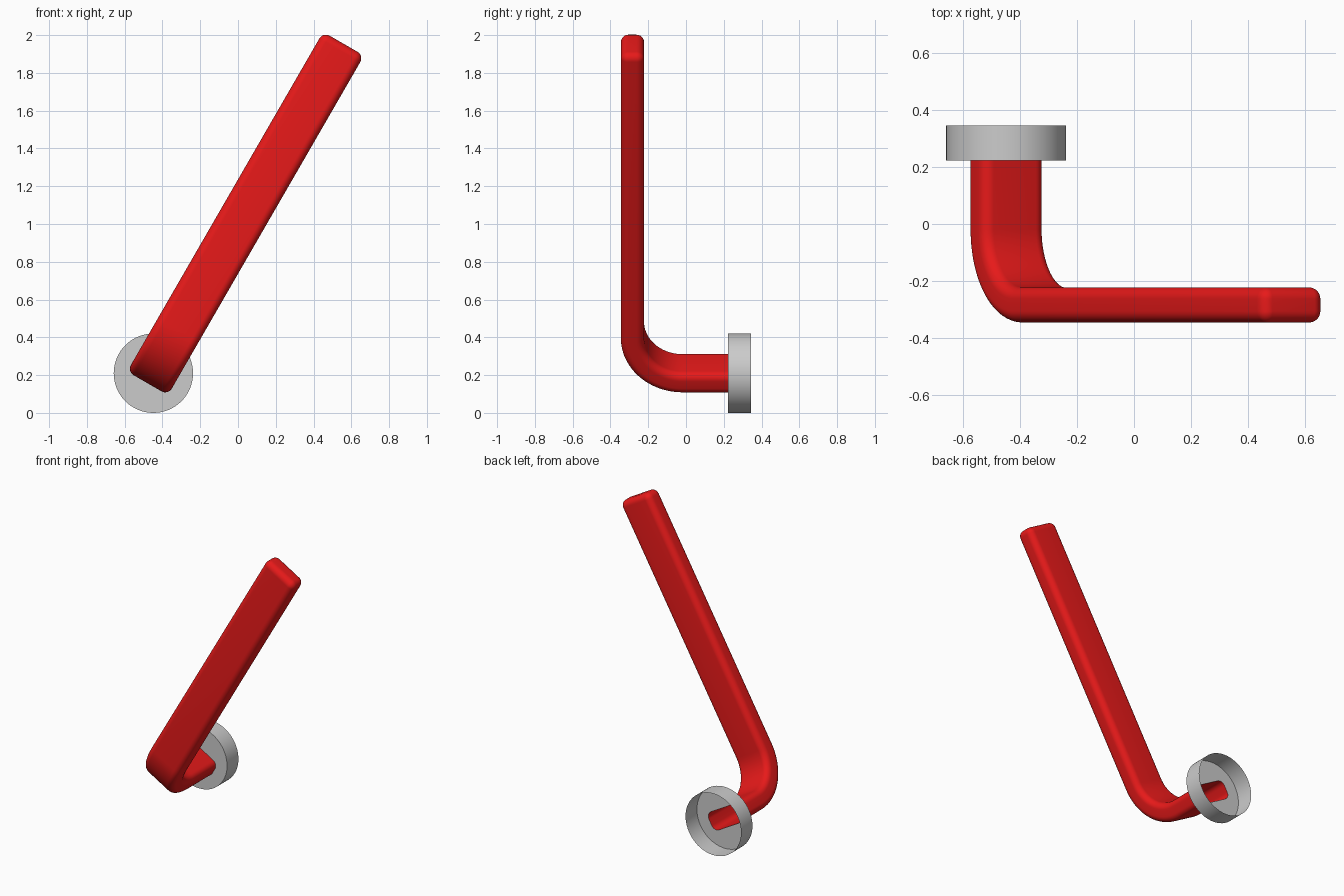
import bpy, bmesh
from math import sin, cos, pi, radians
from mathutils import Vector

if "Cube" in bpy.data.objects:
    bpy.data.objects.remove(bpy.data.objects["Cube"])

BASE = Vector((-0.448, 0, 0.21))           # axis of the pivot collar
ALONG = Vector((cos(radians(60)), 0, sin(radians(60))))   # lever direction
WIDE = Vector((sin(radians(60)), 0, -cos(radians(60))))   # across the lever
BACK = Vector((0, 1, 0))
W, T, R = 0.25, 0.123, 0.04                # bar width, thickness, edge radius
Y_CAP, Y_END, Y_BAR, BEND = 0.222, 0.345, -0.2835, 0.265
LENGTH = 2.014


def section(inset=0.0, steps=8):
    """Rounded rectangle as (across, thickness) pairs."""
    r = R - inset
    pts = []
    for i, (sx, sy) in enumerate([(1, 1), (-1, 1), (-1, -1), (1, -1)]):
        for k in range(steps + 1):
            a = pi / 2 * (i + k / steps)
            pts.append((sx * (W / 2 - R) + r * cos(a), sy * (T / 2 - R) + r * sin(a)))
    return pts


def ring(bm, centre, normal, inset=0.0):
    return [bm.verts.new(centre + WIDE * u + normal * v) for u, v in section(inset)]


def bridge(bm, a, b):
    n = len(a)
    for i in range(n):
        j = (i + 1) % n
        bm.faces.new((a[i], a[j], b[j], b[i]))


def finish(bm, name, colour=None):
    bmesh.ops.recalc_face_normals(bm, faces=bm.faces[:])
    mesh = bpy.data.meshes.new(name)
    bm.to_mesh(mesh)
    bm.free()
    ob = bpy.data.objects.new(name, mesh)
    bpy.context.collection.objects.link(ob)
    if colour:
        mat = bpy.data.materials.new(name + "_paint")
        mat.diffuse_color = colour
        mat.use_nodes = True
        mat.node_tree.nodes["Principled BSDF"].inputs["Base Color"].default_value = mat.diffuse_color
        mesh.materials.append(mat)
    bpy.ops.object.select_all(action='DESELECT')
    ob.select_set(True)
    bpy.context.view_layer.objects.active = ob
    bpy.ops.object.shade_smooth_by_angle(angle=radians(35))
    return ob


# lever: swept bar, open at the collar, bent, with a rounded free end
bm = bmesh.new()
rings = [ring(bm, BASE + BACK * Y_CAP, ALONG)]
pivot = BASE + BACK * (Y_BAR + BEND) + ALONG * BEND
for k in range(25):
    a = pi / 2 * k / 24
    normal = ALONG * cos(a) + BACK * sin(a)
    rings.append(ring(bm, pivot - normal * BEND, normal))
for k in range(9):
    a = pi / 2 * k / 8
    tip = BASE + BACK * Y_BAR + ALONG * (LENGTH - R + R * sin(a))
    rings.append(ring(bm, tip, BACK, R * (1 - cos(a))))
for a, b in zip(rings, rings[1:]):
    bridge(bm, a, b)
bm.faces.new(rings[-1])
bmesh.ops.remove_doubles(bm, verts=bm.verts[:], dist=1e-5)
finish(bm, "lever", (0.8, 0.01, 0.01, 1))

# collar: short tube open at the back, its front plate cut out for the lever
bm = bmesh.new()
front, back = [[bm.verts.new(BASE + Vector((0.21 * cos(2 * pi * i / 64), y, 0.21 * sin(2 * pi * i / 64))))
                for i in range(64)] for y in (Y_CAP, Y_END)]
bridge(bm, front, back)
hole = ring(bm, BASE + BACK * Y_CAP, ALONG)
n = len(hole)
edges = [bm.edges.new((hole[i], hole[(i + 1) % n])) for i in range(n)]
edges += [bm.edges.get((front[i], front[(i + 1) % 64])) for i in range(64)]
bmesh.ops.triangle_fill(bm, edges=edges, use_beauty=True, normal=(0, -1, 0))
finish(bm, "collar")
